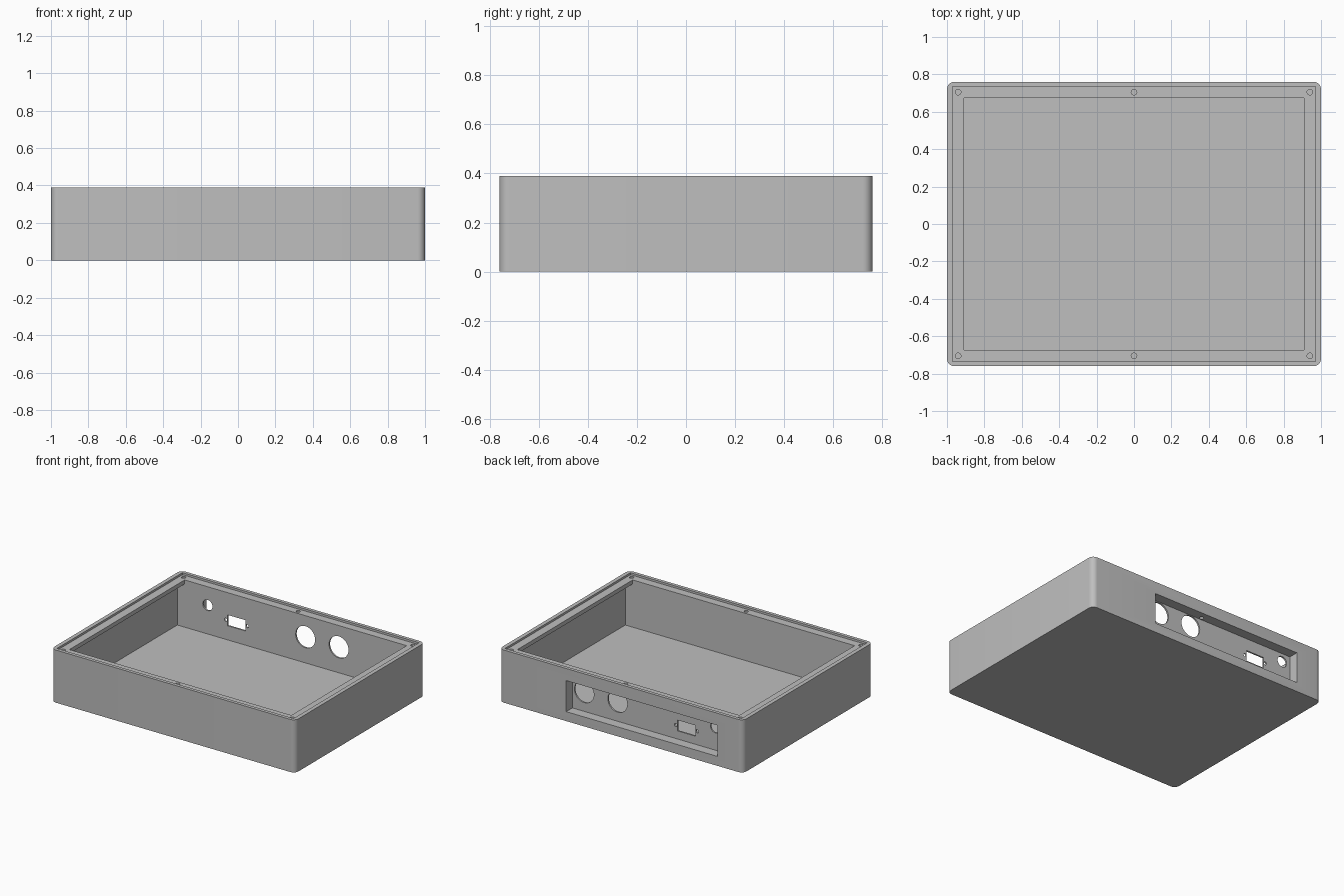
import bpy, bmesh, math
from mathutils import Matrix, Vector

if "Cube" in bpy.data.objects:
    bpy.data.objects.remove(bpy.data.objects["Cube"], do_unlink=True)

W, D, H = 2.0, 1.52, 0.39          # outer size
LEDGE_Z = 0.375                    # seat for the lid
WALL_Y = 0.675                     # inner face of front and back walls

grey = bpy.data.materials.new("plain grey")
grey.use_nodes = True
grey.diffuse_color = (0.52, 0.52, 0.52, 1)
grey.node_tree.nodes["Principled BSDF"].inputs["Base Color"].default_value = grey.diffuse_color


def to_object(bm, name):
    bmesh.ops.recalc_face_normals(bm, faces=bm.faces)
    mesh = bpy.data.meshes.new(name)
    bm.to_mesh(mesh)
    bm.free()
    mesh.materials.append(grey)
    obj = bpy.data.objects.new(name, mesh)
    bpy.context.collection.objects.link(obj)
    return obj


def block(name, low, high):
    low, high = Vector(low), Vector(high)
    bm = bmesh.new()
    bmesh.ops.create_cube(bm, size=1)
    bmesh.ops.scale(bm, vec=high - low, verts=bm.verts)
    bmesh.ops.translate(bm, vec=(low + high) / 2, verts=bm.verts)
    return to_object(bm, name)


def rod(name, centre, radius, length, along_y=False, sides=32):
    bm = bmesh.new()
    turn = Matrix.Rotation(math.pi / 2, 4, "X") if along_y else Matrix()
    bmesh.ops.create_cone(bm, cap_ends=True, segments=sides, radius1=radius,
                          radius2=radius, depth=length,
                          matrix=Matrix.Translation(centre) @ turn)
    return to_object(bm, name)


def cut(target, cutter):
    cutter.hide_render = True
    mod = target.modifiers.new("cut", "BOOLEAN")
    mod.operation = "DIFFERENCE"
    mod.solver = "EXACT"
    mod.object = cutter
    bpy.context.view_layer.objects.active = target
    bpy.ops.object.modifier_apply(modifier=mod.name)
    bpy.data.objects.remove(cutter, do_unlink=True)


# Outer shell with rounded vertical corners
case = block("enclosure_base", (-W / 2, -D / 2, 0), (W / 2, D / 2, H))
bm = bmesh.new()
bm.from_mesh(case.data)
uprights = [e for e in bm.edges if abs(e.verts[0].co.z - e.verts[1].co.z) > 0.1]
bmesh.ops.bevel(bm, geom=uprights, offset=0.04, segments=8, profile=0.5, affect="EDGES")
bm.to_mesh(case.data)
bm.free()

# Lid recess
cut(case, block("lid_recess", (-0.97, -0.735, LEDGE_Z), (0.97, 0.735, H + 0.1)))

# Cavity, leaving an overhanging lip along both sides
half = [(0.97, 0.025), (0.97, 0.345), (0.91, 0.345), (0.91, H + 0.1)]
profile = half + [(-x, z) for x, z in reversed(half)]
bm = bmesh.new()
face = bm.faces.new([bm.verts.new((x, -WALL_Y, z)) for x, z in profile])
side = bmesh.ops.extrude_face_region(bm, geom=[face])
bmesh.ops.translate(bm, vec=(0, 2 * WALL_Y, 0),
                    verts=[v for v in side["geom"] if isinstance(v, bmesh.types.BMVert)])
cut(case, to_object(bm, "cavity"))

# Screw holes in the ledge
for x in (-0.94, 0, 0.94):
    for y in (-0.705, 0.705):
        cut(case, rod("screw_hole", (x, y, LEDGE_Z), 0.015, 0.16, sides=20))

# Connector pocket in the back wall, leaving a thin panel
cut(case, block("connector_pocket", (-0.79, WALL_Y + 0.012, 0.07), (0.45, D / 2 + 0.1, 0.30)))

# Round openings and connector screw holes: x, z, radius
for x, z, r in [(0.08, 0.217, 0.08), (0.354, 0.215, 0.08), (-0.722, 0.238, 0.04),
                (-0.573, 0.17, 0.012), (-0.397, 0.17, 0.012)]:
    cut(case, rod("panel_hole", (x, WALL_Y, z), r, 0.08, along_y=True))

# Rectangular connector opening
cut(case, block("connector_opening", (-0.56, 0.63, 0.13), (-0.41, 0.72, 0.21)))

# Smooth rounded corners and hole walls, keep edges sharp
bpy.ops.object.select_all(action="DESELECT")
case.select_set(True)
bpy.context.view_layer.objects.active = case
bpy.ops.object.shade_smooth_by_angle(angle=math.radians(30))
